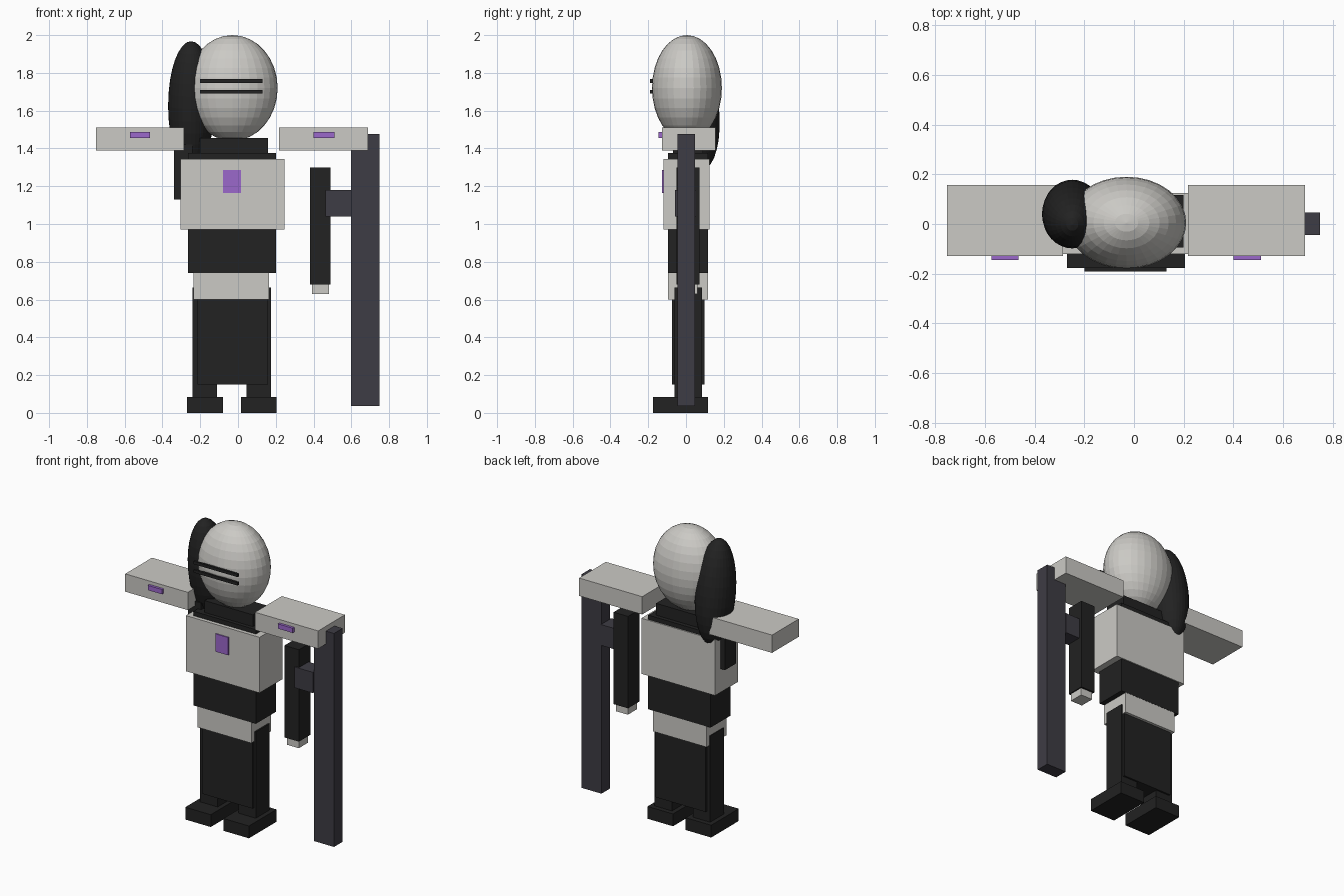
import bpy, bmesh, math
from mathutils import Matrix, Vector

if "Cube" in bpy.data.objects:
    bpy.data.objects.remove(bpy.data.objects["Cube"])


def material(name, rgb):
    m = bpy.data.materials.new(name)
    m.diffuse_color = (*rgb, 1.0)
    m.use_nodes = True
    m.node_tree.nodes["Principled BSDF"].inputs["Base Color"].default_value = m.diffuse_color
    return m


LIGHT = material("light_grey", (0.60, 0.59, 0.56))
DARK = material("near_black", (0.016, 0.016, 0.016))
STEEL = material("dark_steel", (0.048, 0.045, 0.058))
PURPLE = material("purple", (0.33, 0.14, 0.60))


def finish(name, bm, mat):
    mesh = bpy.data.meshes.new(name)
    bm.to_mesh(mesh)
    bm.free()
    mesh.materials.append(mat)
    obj = bpy.data.objects.new(name, mesh)
    bpy.context.collection.objects.link(obj)
    return obj


def box(name, x, y, z, mat):
    """Box from (min, max) ranges along each axis."""
    bm = bmesh.new()
    centre = Vector([(a + b) / 2 for a, b in (x, y, z)])
    size = [b - a for a, b in (x, y, z)]
    bmesh.ops.create_cube(bm, size=1.0,
                          matrix=Matrix.Translation(centre) @ Matrix.Diagonal((*size, 1)))
    return finish(name, bm, mat)


def ellipsoid(name, centre, radii, mat, tilt=0.0):
    bm = bmesh.new()
    xf = (Matrix.Translation(centre) @ Matrix.Rotation(math.radians(tilt), 4, 'X')
          @ Matrix.Diagonal((*radii, 1)))
    bmesh.ops.create_uvsphere(bm, u_segments=32, v_segments=16, radius=1.0, matrix=xf)
    return finish(name, bm, mat)


# Head, hair and visor slits
ellipsoid("head", (-0.03, 0.005, 1.72), (0.24, 0.185, 0.28), LIGHT)
ellipsoid("hair", (-0.248, 0.04, 1.625), (0.122, 0.133, 0.345), DARK, tilt=7)
for i, z in enumerate((1.70, 1.757)):
    box(f"visor_slit_{i}", (-0.20, 0.13), (-0.19, -0.175), (z - 0.01, z + 0.01), DARK)

# Torso layers
box("neck", (-0.20, 0.16), (-0.07, 0.09), (1.36, 1.455), DARK)
box("torso", (-0.265, 0.20), (-0.095, 0.117), (0.74, 1.375), DARK)
box("chest_plate", (-0.305, 0.245), (-0.12, 0.125), (0.97, 1.345), LIGHT)
box("chest_badge", (-0.08, 0.015), (-0.127, -0.119), (1.165, 1.285), PURPLE)
box("hip_band", (-0.235, 0.165), (-0.094, 0.116), (0.60, 0.745), LIGHT)

# Outstretched arm slabs with coloured tabs
for side, x, tab in (("left", (-0.752, -0.285), (-0.572, -0.465)),
                     ("right", (0.217, 0.688), (0.40, 0.51))):
    box(f"{side}_arm", x, (-0.128, 0.157), (1.39, 1.51), LIGHT)
    box(f"{side}_arm_tab", tab, (-0.145, -0.125), (1.455, 1.487), PURPLE)

# Hanging strip beside the chest
box("side_strip", (-0.34, -0.24), (-0.05, 0.07), (1.13, 1.42), DARK)

# Legs, feet and the slab covering the legs
for side, leg, foot in (("left", (-0.24, -0.11), (-0.27, -0.08)),
                        ("right", (0.045, 0.175), (0.015, 0.205))):
    box(f"{side}_leg", leg, (-0.06, 0.085), (0.07, 0.665), DARK)
    box(f"{side}_foot", foot, (-0.176, 0.117), (0.0, 0.083), DARK)
box("leg_cover", (-0.215, 0.16), (-0.075, 0.097), (0.15, 0.65), DARK)

# Long post held under the arm, with its handle
box("post", (0.598, 0.748), (-0.045, 0.047), (0.037, 1.477), STEEL)
box("post_bracket", (0.462, 0.60), (-0.058, 0.052), (1.04, 1.18), STEEL)
box("handle", (0.382, 0.49), (-0.05, 0.072), (0.68, 1.30), DARK)
box("handle_tip", (0.392, 0.482), (-0.04, 0.06), (0.63, 0.685), LIGHT)
